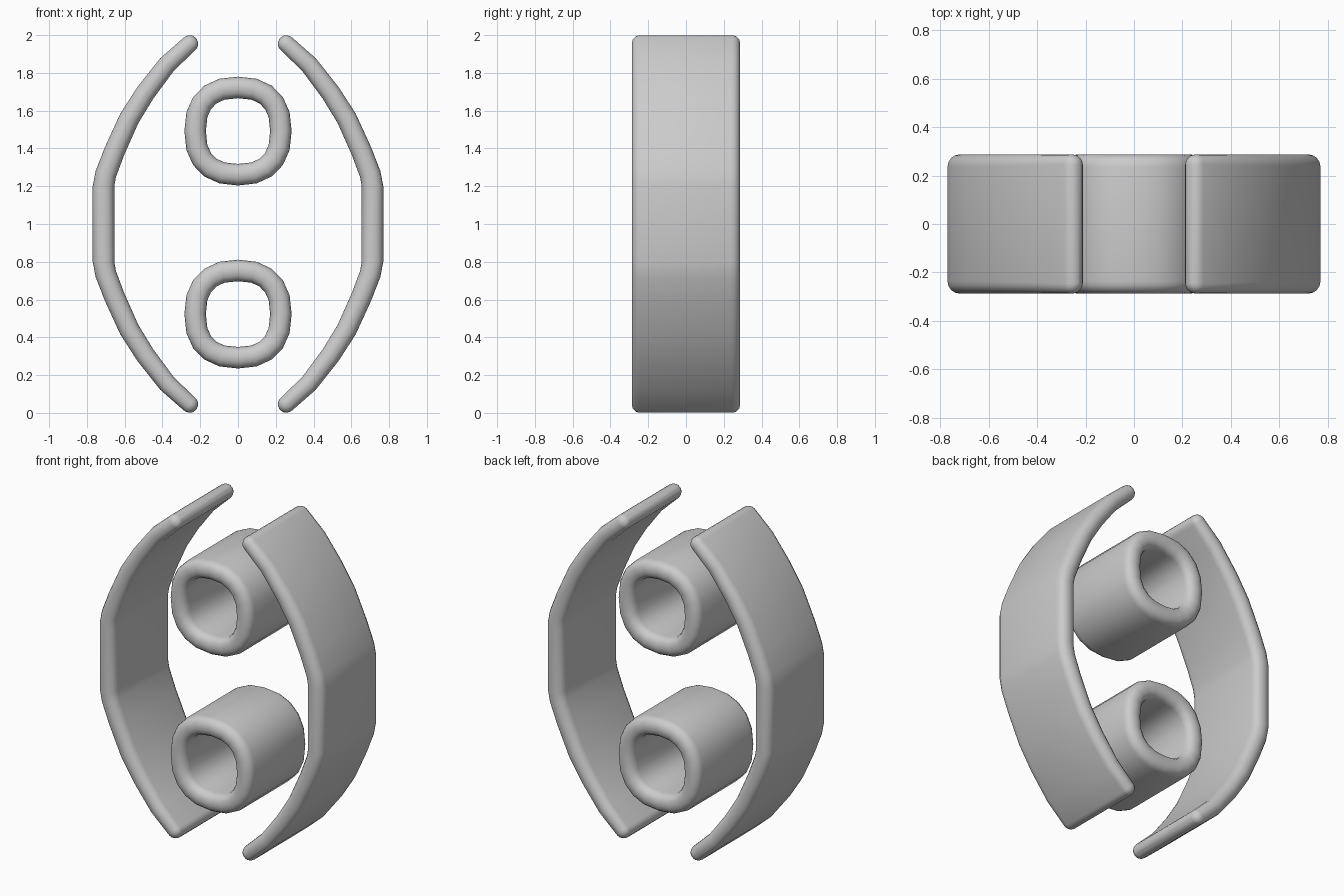
import bpy, bmesh, math
from mathutils import Vector

cube = bpy.data.objects.get("Cube")
if cube:
    bpy.data.objects.remove(cube, do_unlink=True)

DEPTH = 0.287     # half depth along y
CORNER = 0.05     # rounding of the long edges
STEPS = 4

grey = bpy.data.materials.new("plain grey")
grey.use_nodes = True
colour = (0.6, 0.6, 0.6, 1)
grey.diffuse_color = colour
grey.node_tree.nodes["Principled BSDF"].inputs["Base Color"].default_value = colour


def section(width, inset):
    """Rounded rectangle: (offset across the wall, y) pairs."""
    hw, hd = max(width - inset, 0.002), DEPTH - inset
    r = min(CORNER, hw * 0.92)
    points = []
    for corner, (sx, sy) in enumerate([(1, 1), (-1, 1), (-1, -1), (1, -1)]):
        for i in range(STEPS + 1):
            a = math.pi / 2 * (corner + i / STEPS)
            points.append((sx * (hw - r) + r * math.cos(a),
                           sy * (hd - r) + r * math.sin(a)))
    return points


def sweep(name, path, widths, closed):
    """Sweep the rounded section along a path in the xz plane."""
    path = [Vector((x, 0, z)) for x, z in path]
    n = len(path)
    stations = []
    for i, p in enumerate(path):
        before = path[i - 1] if closed or i else p
        after = path[(i + 1) % n] if closed or i < n - 1 else p
        stations.append((p, (after - before).normalized(), widths[i], 0))
    if not closed:
        # round off both tips
        for end, sign in ((0, -1), (-1, 1)):
            p, t, w, _ = stations[end]
            caps = []
            for k in range(1, 5):
                a = math.radians(20 * k)
                caps.append((p + t * sign * w * math.sin(a), t, w, w * (1 - math.cos(a))))
            stations = caps[::-1] + stations if sign < 0 else stations + caps
    bm = bmesh.new()
    rings = []
    for p, t, w, inset in stations:
        normal = Vector((t.z, 0, -t.x))
        rings.append([bm.verts.new(p + normal * u + Vector((0, y, 0)))
                      for u, y in section(w, inset)])
    pairs = list(zip(rings, rings[1:])) + ([(rings[-1], rings[0])] if closed else [])
    for a, b in pairs:
        for i in range(len(a)):
            j = (i + 1) % len(a)
            bm.faces.new((a[i], a[j], b[j], b[i]))
    if not closed:
        bm.faces.new(rings[0])
        bm.faces.new(rings[-1])
    bmesh.ops.recalc_face_normals(bm, faces=bm.faces)
    mesh = bpy.data.meshes.new(name)
    bm.to_mesh(mesh)
    bm.free()
    mesh.materials.append(grey)
    obj = bpy.data.objects.new(name, mesh)
    bpy.context.collection.objects.link(obj)
    bpy.ops.object.select_all(action="DESELECT")
    obj.select_set(True)
    bpy.context.view_layer.objects.active = obj
    bpy.ops.object.shade_smooth_by_angle(angle=math.radians(30))


# Curved side walls, mirrored top to bottom and side to side
upper = [(0.712, 1.2), (0.70, 1.265), (0.652, 1.39), (0.575, 1.56),
         (0.49, 1.695), (0.375, 1.845), (0.256, 1.954)]
half_widths = [0.057, 0.056, 0.055, 0.054, 0.052, 0.049, 0.045]
for name, side in (("left_wall", 1), ("right_wall", -1)):
    arc = [(side * x, 2 - z) for x, z in reversed(upper)] + [(side * x, z) for x, z in upper]
    sweep(name, arc, half_widths[::-1] + half_widths, False)

# Two open tubes with a softly squared outline
COUNT = 20
POWER = 2 / 2.4
for name, height in (("upper_tube", 1.492), ("lower_tube", 0.523)):
    loop = []
    for i in range(COUNT):
        a = 2 * math.pi * i / COUNT
        c, s = math.cos(a), math.sin(a)
        loop.append((0.227 * math.copysign(abs(c) ** POWER, c),
                     height + 0.231 * math.copysign(abs(s) ** POWER, s)))
    sweep(name, loop, [0.057] * COUNT, True)
